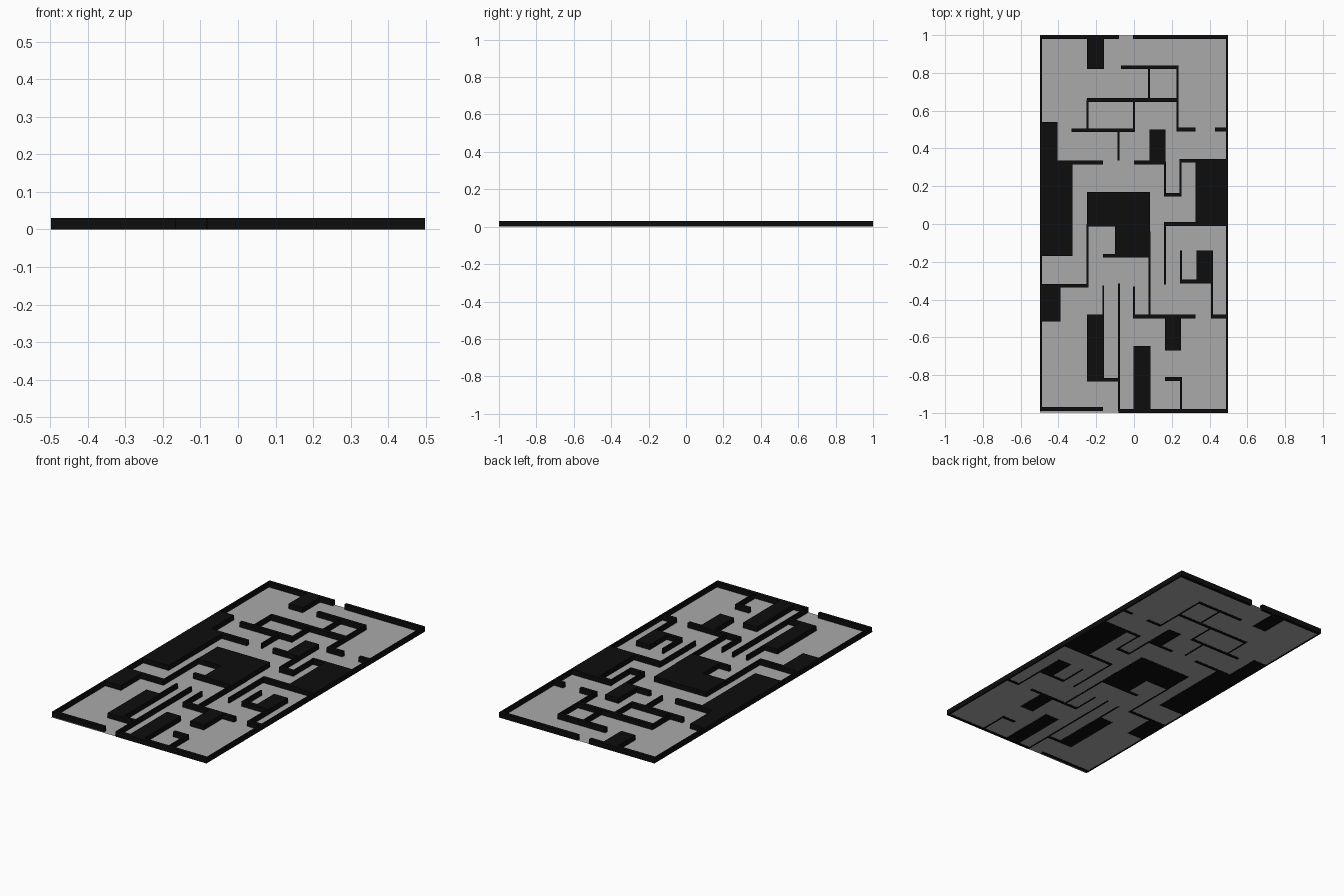
import bpy, bmesh

HEIGHT = 0.03

def material(name, c):
    m = bpy.data.materials.new(name)
    m.diffuse_color = (c, c, c, 1)
    return m

def add_object(name, bm, mat):
    me = bpy.data.meshes.new(name)
    bm.to_mesh(me)
    bm.free()
    me.materials.append(mat)
    bpy.context.collection.objects.link(bpy.data.objects.new(name, me))

def boxes(name, rects, mat):
    """One object made of upright boxes, each given as (x0, x1, y0, y1)."""
    bm = bmesh.new()
    for x0, x1, y0, y1 in rects:
        for v in bmesh.ops.create_cube(bm, size=1)["verts"]:
            v.co = ((x0 + x1) / 2 + v.co.x * (x1 - x0),
                    (y0 + y1) / 2 + v.co.y * (y1 - y0),
                    (v.co.z + 0.5) * HEIGHT)
    add_object(name, bm, mat)

black = material("wall_black", 0.004)
grey = material("floor_grey", 0.4)

# Thin floor sheet, just inside the foot of the walls
bm = bmesh.new()
bmesh.ops.create_grid(bm, x_segments=1, y_segments=1, size=1)
for v in bm.verts:
    v.co = (v.co.x * 0.498, v.co.y * 0.999, 0.001)
add_object("floor", bm, grey)

# Outer walls with a doorway at each end
boxes("outer_walls", [
    (-.498, -.488, -.99, 1), (.488, .498, -1, 1),
    (-.498, -.08, .98, 1), (-.005, .498, .98, 1),
    (-.498, -.165, -.99, -.97), (-.083, .498, -1, -.98)], black)

# Cross walls: x start, x end, y
cross = [
    (-.07, .235, .83), (-.25, .235, .657), (-.33, .005, .496),
    (.225, .325, .50), (.43, .495, .50), (-.41, -.165, .325),
    (0, .165, .325), (.24, .495, .335), (.16, .252, .155),
    (.16, .495, 0), (-.165, .085, -.168), (-.495, -.243, -.327),
    (.243, .415, -.305), (-.005, .325, -.49), (.408, .495, -.49),
    (-.25, -.077, -.825), (.165, .253, -.82)]
boxes("cross_walls", [(a, b, y - .01, y + .01) for a, b, y in cross], black)

# Lengthwise walls: x, y start, y end
long_walls = [
    (.08, .66, .83), (.23, .49, .84), (-.247, .49, .66), (0, .49, .66),
    (-.083, .335, .5), (.164, .15, .33), (.247, .15, .34),
    (-.247, -.335, 0), (.083, -.49, -.04), (.164, -.32, .01),
    (.248, -.31, -.14), (.413, -.5, -.14), (-.163, -.83, -.325),
    (-.08, -.99, -.315), (0, -.49, -.33), (.248, -.99, -.81)]
boxes("lengthwise_walls", [(x - .005, x + .005, a, b) for x, a, b in long_walls], black)

# Solid filled blocks
boxes("solid_blocks", [
    (-.25, -.16, .82, .99), (-.497, -.405, .33, .54), (-.497, -.325, -.17, .33),
    (.083, .168, .32, .5), (.325, .497, -.01, .34), (-.25, .086, -.013, .17),
    (-.1, .086, -.176, -.013), (.33, .416, -.313, -.14), (-.497, -.388, -.517, -.33),
    (-.25, -.16, -.83, -.48), (.163, .25, -.67, -.495), (-.003, .088, -.995, -.645)], black)
